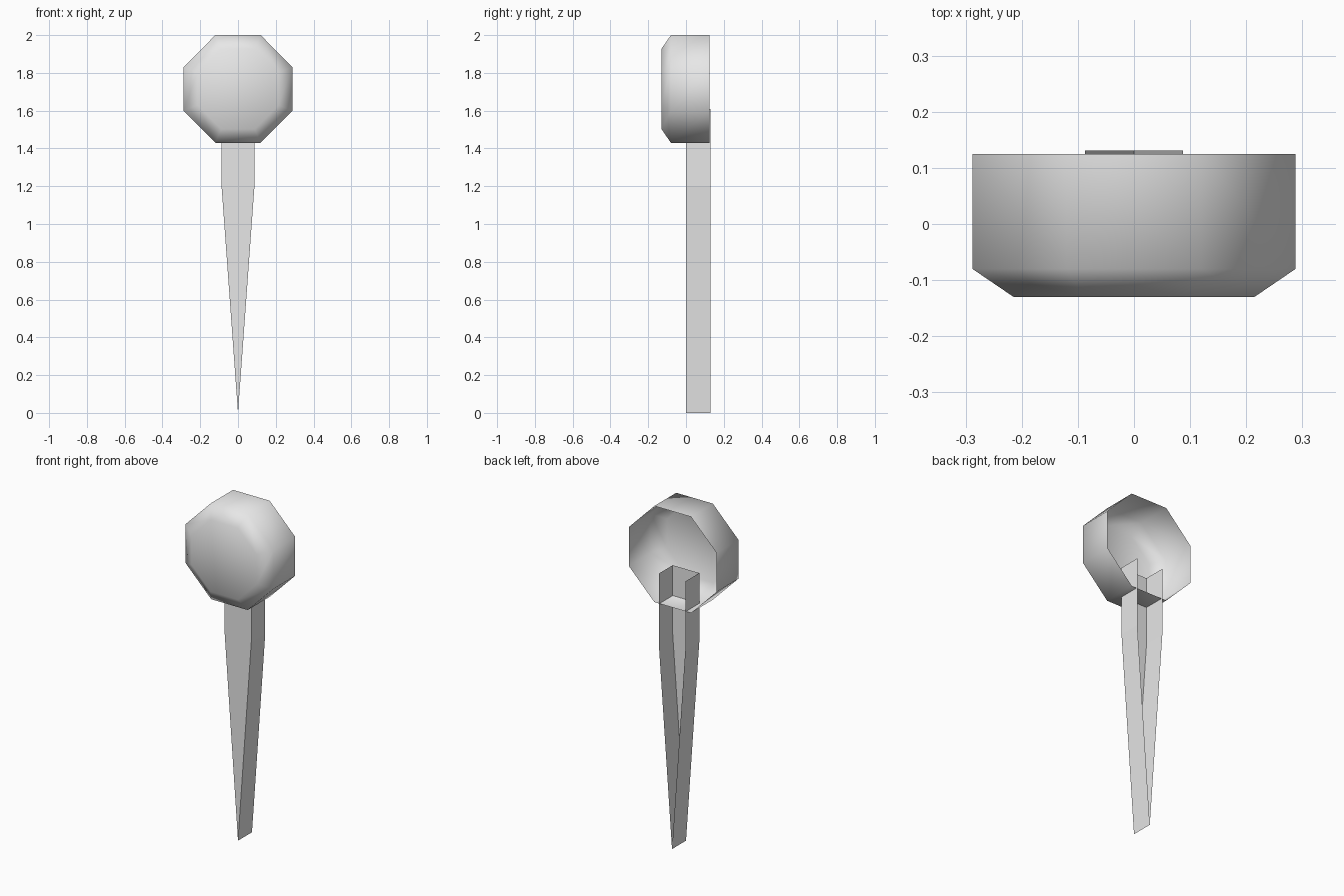
import bpy

if "Cube" in bpy.data.objects:
    bpy.data.objects.remove(bpy.data.objects["Cube"])

grey = bpy.data.materials.new("light_grey")
grey.diffuse_color = (0.8, 0.8, 0.8, 1)
grey.use_nodes = True
grey.node_tree.nodes["Principled BSDF"].inputs["Base Color"].default_value = grey.diffuse_color


def make(name, verts, faces, smooth):
    mesh = bpy.data.meshes.new(name)
    mesh.from_pydata(verts, [], faces)
    mesh.materials.append(grey)
    for p in mesh.polygons:
        p.use_smooth = smooth
    obj = bpy.data.objects.new(name, mesh)
    bpy.context.collection.objects.link(obj)
    return obj


# Head: octagonal cup, open at the back, bevelled toward the front
CZ = 1.715
octagon = [(0.12, -0.285), (0.288, -0.115), (0.288, 0.115), (0.12, 0.285),
           (-0.12, 0.285), (-0.288, 0.115), (-0.288, -0.115), (-0.12, -0.285)]
rings = [(0.125, 1.0), (-0.08, 1.0), (-0.13, 0.745)]
verts = [(x * s, y, CZ + z * s) for y, s in rings for x, z in octagon]
faces = [(r * 8 + i, (r + 1) * 8 + i, (r + 1) * 8 + (i + 1) % 8, r * 8 + (i + 1) % 8)
         for r in range(2) for i in range(8)]
faces = [f[::-1] for f in faces]
faces.append(tuple(range(16, 24)))
make("head", verts, faces, True)

# Stake: open-backed channel, straight at the top and tapering to a point
outline = [(-0.087, 1.61), (-0.087, 1.2), (0, 0), (0.087, 1.2), (0.087, 1.61)]
verts = [(x, y, z) for y in (0.0, 0.131) for x, z in outline]
faces = [(i, i + 5, i + 6, i + 1) for i in range(4)]
faces += [(0, 1, 3, 4), (1, 2, 3)]
make("stake", verts, faces, False)
